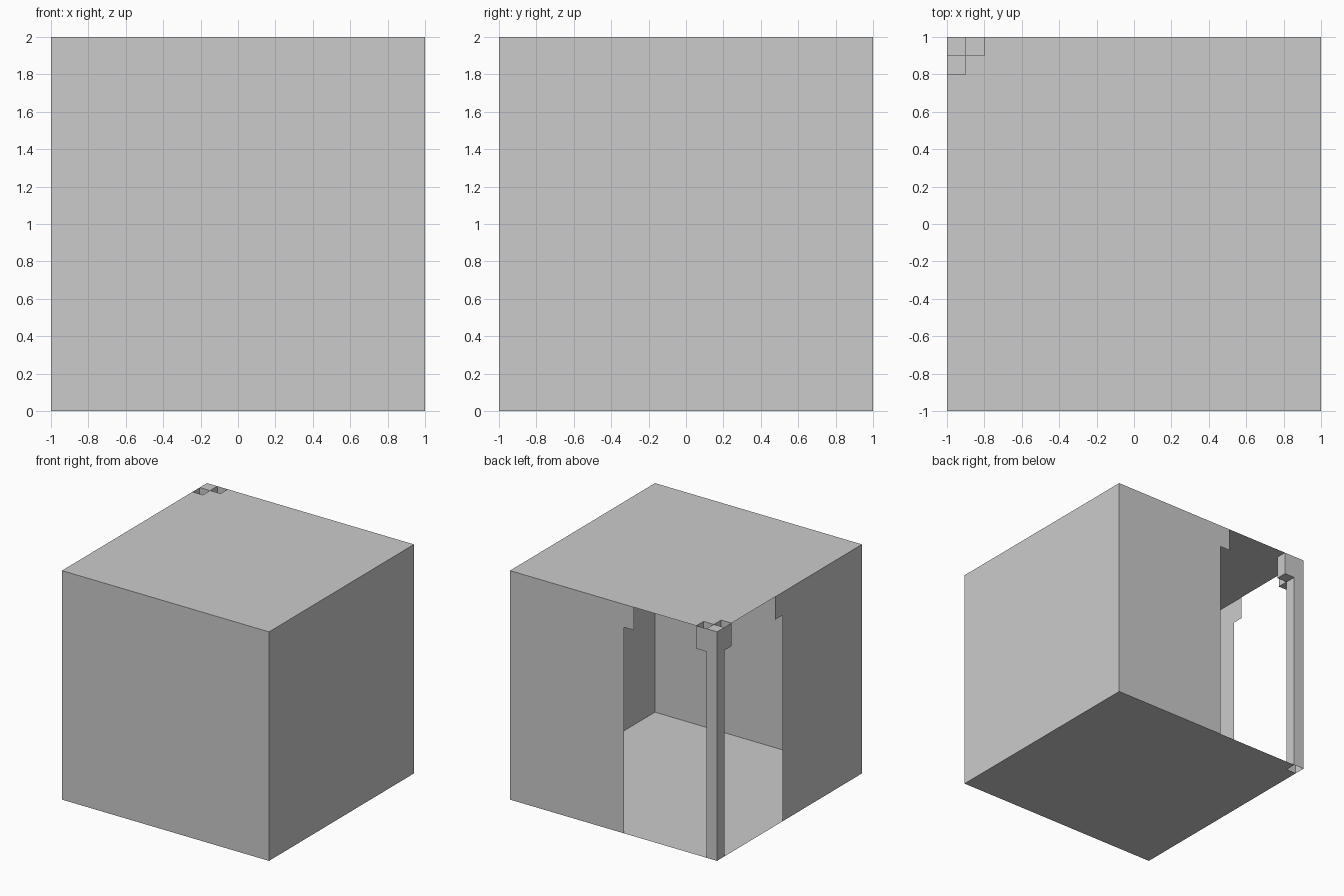
import bpy, bmesh
from mathutils import Vector

if "Cube" in bpy.data.objects:
    bpy.data.objects.remove(bpy.data.objects["Cube"])

H = 2.0      # overall size
T = 0.1      # post and bracket width
CAP = 1.8    # height where the opening steps in


def panel(name, points, to_3d, flip=False):
    """Thin flat n-gon panel from a 2D outline."""
    bm = bmesh.new()
    face = bm.faces.new([bm.verts.new(to_3d(a, b)) for a, b in points])
    if flip:
        face.normal_flip()
    finish(name, bm)


def open_box(name, lo, hi, omit):
    """Hollow box, leaving out the sides whose normals are listed."""
    lo, hi = Vector(lo), Vector(hi)
    bm = bmesh.new()
    bmesh.ops.create_cube(bm, size=1)
    bm.normal_update()
    gone = [f for f in bm.faces if any(f.normal.dot(Vector(n)) > 0.9 for n in omit)]
    bmesh.ops.delete(bm, geom=gone, context='FACES')
    for v in bm.verts:
        v.co = Vector([(lo[i] + hi[i]) / 2 + v.co[i] * (hi[i] - lo[i]) for i in range(3)])
    finish(name, bm)


def finish(name, bm):
    mesh = bpy.data.meshes.new(name)
    bm.to_mesh(mesh)
    bm.free()
    bpy.context.collection.objects.link(bpy.data.objects.new(name, mesh))


# Two full walls
square = [(-1, 0), (1, 0), (1, H), (-1, H)]
panel("front_wall", square, lambda a, z: (a, -1, z))
panel("right_wall", square, lambda a, z: (1, a, z))

# Two walls with stepped openings towards the back left corner
stepped = [(-0.1, 0), (1, 0), (1, H), (-0.2, H), (-0.2, CAP), (-0.1, CAP)]
panel("back_wall", stepped, lambda a, z: (a, 1, z), flip=True)
panel("left_wall", stepped, lambda a, z: (-1, -a, z))
bpy.data.objects["left_wall"].data.flip_normals()
bpy.data.objects["left_wall"].data.flip_normals()

# Floor with the post corner left out
panel("floor", [(-1, -1), (1, -1), (1, 1), (-0.9, 1), (-0.9, 0.9), (-1, 0.9)],
      lambda x, y: (x, y, 0), flip=True)

# Roof notched around the brackets
panel("roof", [(-1, -1), (1, -1), (1, 1), (-0.8, 1), (-0.8, 0.9),
               (-0.9, 0.9), (-0.9, 0.8), (-1, 0.8)],
      lambda x, y: (x, y, H))

# Corner post, open underneath
open_box("corner_post", (-1, 1 - T, 0), (-1 + T, 1, H), [(0, 0, -1)])

# Brackets at the post top, open above
open_box("back_bracket", (-1 + T, 1 - T, CAP), (-1 + 2 * T, 1, H), [(0, 0, 1), (-1, 0, 0)])
open_box("left_bracket", (-1, 1 - 2 * T, CAP), (-1 + T, 1 - T, H), [(0, 0, 1), (0, 1, 0)])
